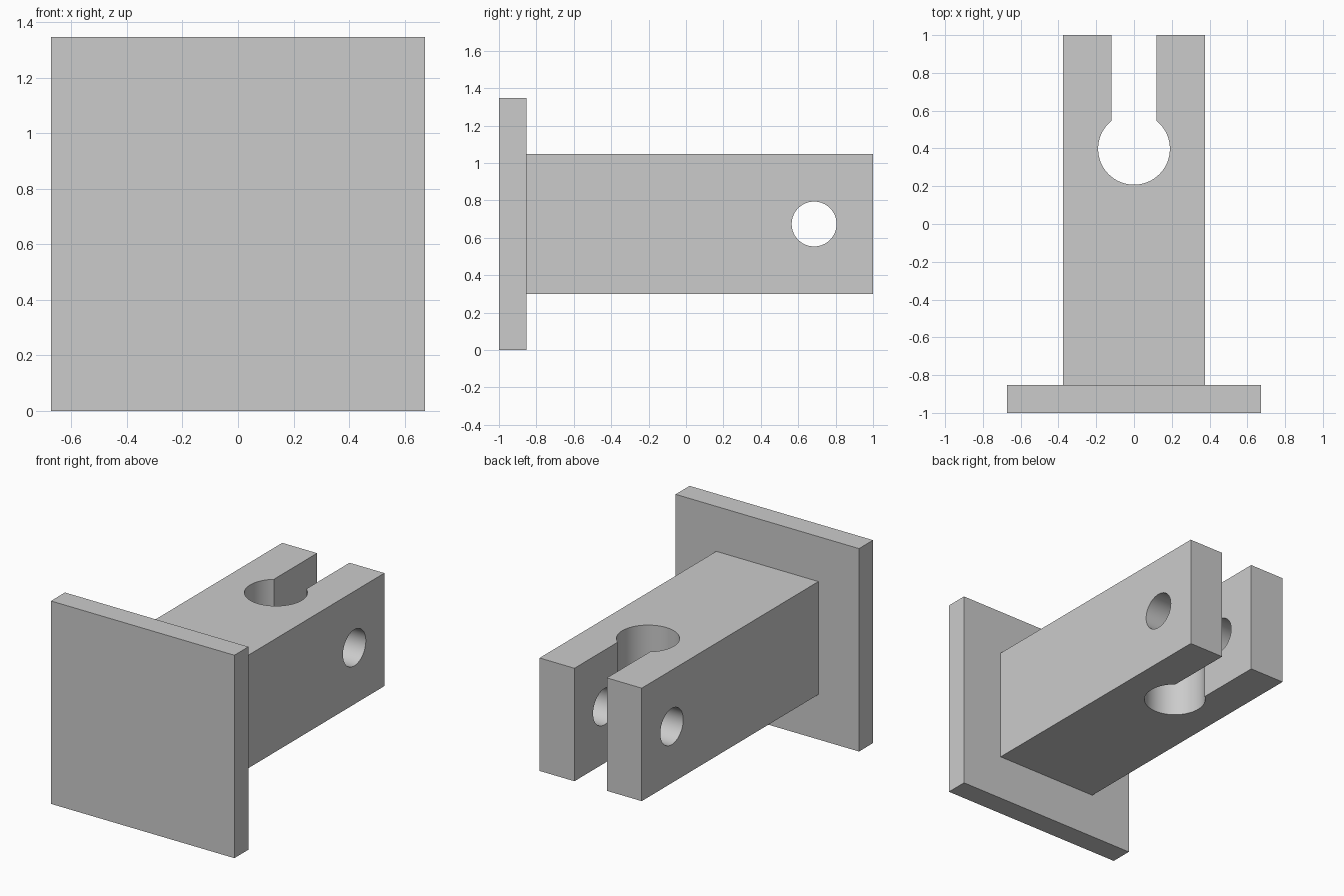
import bpy, bmesh, math
from mathutils import Matrix

if "Cube" in bpy.data.objects:
    bpy.data.objects.remove(bpy.data.objects["Cube"], do_unlink=True)

# Overall sizes
SIDE = 1.347
MID = SIDE / 2
PLATE_BACK = -0.853
HALF_ARM = 0.375
HALF_SLOT = 0.119
BORE_Y, BORE_R = 0.398, 0.19
PIN_Y, PIN_R = 0.685, 0.12

grey = bpy.data.materials.new("plain_grey")
grey.use_nodes = True
colour = (0.6, 0.6, 0.6, 1)
grey.diffuse_color = colour
grey.node_tree.nodes["Principled BSDF"].inputs["Base Color"].default_value = colour


def make_object(name, bm):
    bmesh.ops.recalc_face_normals(bm, faces=bm.faces[:])
    mesh = bpy.data.meshes.new(name)
    bm.to_mesh(mesh)
    bm.free()
    mesh.materials.append(grey)
    obj = bpy.data.objects.new(name, mesh)
    bpy.context.collection.objects.link(obj)
    return obj


def prism(name, outline, bottom, height):
    """Extrude an outline in the xy plane upwards."""
    bm = bmesh.new()
    face = bm.faces.new([bm.verts.new((x, y, bottom)) for x, y in outline])
    top = bmesh.ops.extrude_face_region(bm, geom=[face])["geom"]
    bmesh.ops.translate(bm, vec=(0, 0, height),
                        verts=[v for v in top if isinstance(v, bmesh.types.BMVert)])
    return make_object(name, bm)


# Square mounting plate
w = SIDE / 2
prism("mounting_plate", [(-w, -1), (w, -1), (w, PLATE_BACK), (-w, PLATE_BACK)], 0, SIDE)

# Arm with a keyhole slot: open slot ending in a round vertical bore
start = math.asin(HALF_SLOT / BORE_R)
steps = 64
bore = []
for i in range(steps + 1):
    a = start + (2 * math.pi - 2 * start) * i / steps
    bore.append((BORE_R * math.sin(a), BORE_Y + BORE_R * math.cos(a)))
outline = [(-HALF_ARM, 1), (-HALF_ARM, PLATE_BACK), (HALF_ARM, PLATE_BACK),
           (HALF_ARM, 1), (HALF_SLOT, 1)] + bore + [(-HALF_SLOT, 1)]
arm = prism("clevis_arm", outline, MID - HALF_ARM, 2 * HALF_ARM)

# Cross hole for the pin through both fork prongs
bm = bmesh.new()
bmesh.ops.create_cone(bm, cap_ends=True, segments=64, radius1=PIN_R, radius2=PIN_R, depth=1,
                      matrix=Matrix.Translation((0, PIN_Y, MID)) @ Matrix.Rotation(math.pi / 2, 4, "Y"))
cutter = make_object("pin_hole_cutter", bm)
cutter.hide_render = True

cut = arm.modifiers.new("pin_hole", "BOOLEAN")
cut.operation = "DIFFERENCE"
cut.solver = "EXACT"
cut.object = cutter
bpy.ops.object.select_all(action="DESELECT")
bpy.context.view_layer.objects.active = arm
arm.select_set(True)
bpy.ops.object.modifier_apply(modifier=cut.name)
bpy.data.objects.remove(cutter, do_unlink=True)

# Smooth bores, sharp edges
bpy.ops.object.shade_smooth_by_angle(angle=math.radians(30))
